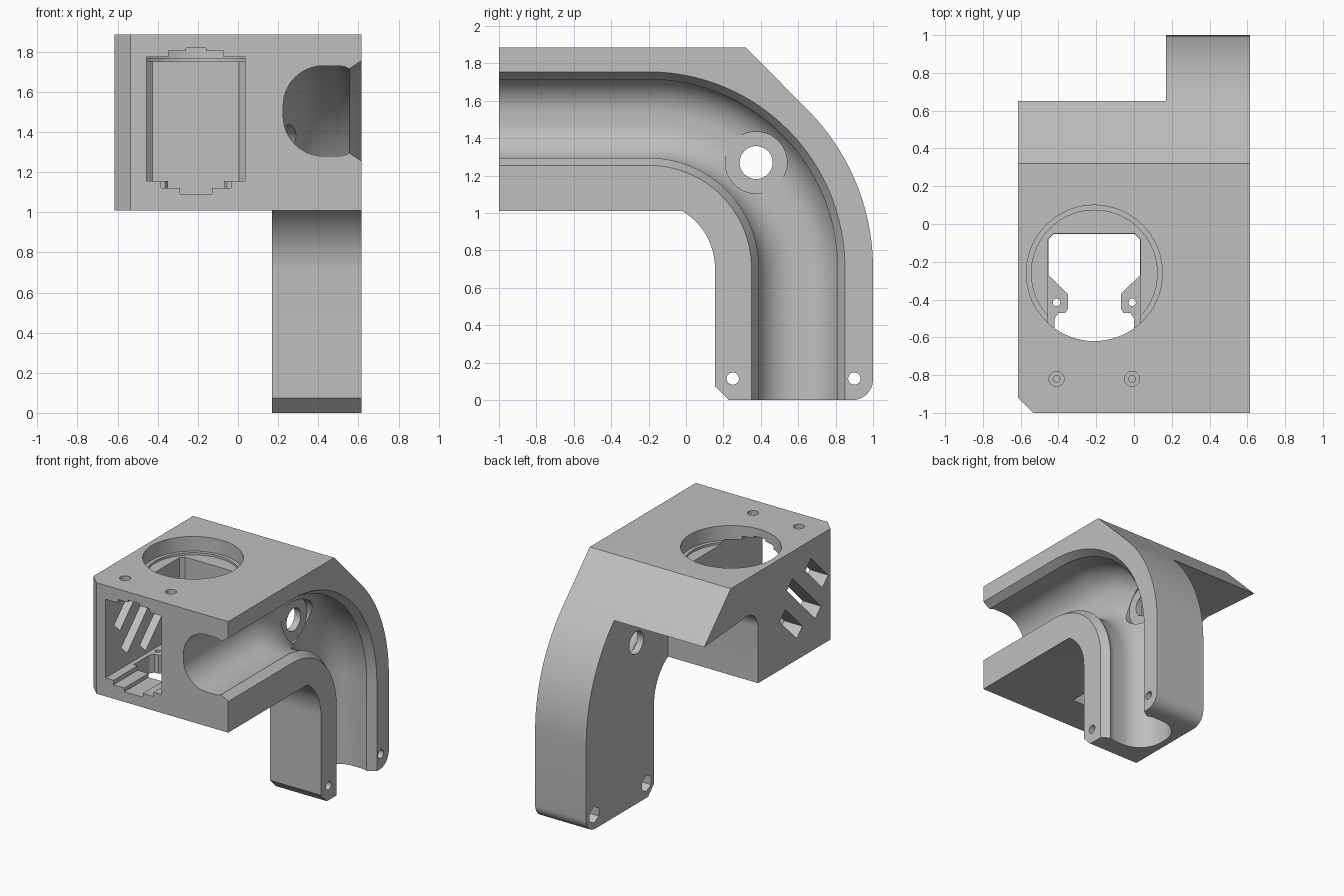
import bpy, bmesh
from math import sin, cos, pi, radians, sqrt
from mathutils import Vector

cube = bpy.data.objects.get("Cube")
if cube:
    bpy.data.objects.remove(cube, do_unlink=True)

grey = bpy.data.materials.new("matte_grey")
grey.use_nodes = True
grey.diffuse_color = (0.52, 0.52, 0.52, 1)
grey.node_tree.nodes["Principled BSDF"].inputs["Base Color"].default_value = grey.diffuse_color


def arc(cx, cy, r, a0, a1, n):
    """Points on an arc, angles in degrees."""
    steps = [radians(a0 + (a1 - a0) * i / n) for i in range(n + 1)]
    return [(cx + r * cos(a), cy + r * sin(a)) for a in steps]


def ring(cx, cy, r, n=48, turn=0):
    return arc(cx, cy, r, turn, turn + 360, n)[:-1]


def loft(name, rings):
    """Closed solid skinned through equal rings of points."""
    bm = bmesh.new()
    loops = [[bm.verts.new(p) for p in pts] for pts in rings]
    for a, b in zip(loops, loops[1:]):
        for i in range(len(a)):
            j = (i + 1) % len(a)
            bm.faces.new((a[i], a[j], b[j], b[i]))
    bm.faces.new(loops[0])
    bm.faces.new(loops[-1])
    bmesh.ops.recalc_face_normals(bm, faces=bm.faces)
    mesh = bpy.data.meshes.new(name)
    bm.to_mesh(mesh)
    bm.free()
    mesh.materials.append(grey)
    ob = bpy.data.objects.new(name, mesh)
    bpy.context.collection.objects.link(ob)
    return ob


def along_x(name, pts, x0, x1):
    return loft(name, [[(x, y, z) for y, z in pts] for x in (x0, x1)])


def along_z(name, pts, z0, z1):
    return loft(name, [[(x, y, z) for x, y in pts] for z in (z0, z1)])


def box(name, x0, x1, y0, y1, z0, z1):
    return along_z(name, [(x0, y0), (x1, y0), (x1, y1), (x0, y1)], z0, z1)


def cut(cutter):
    """Subtract the cutter from the body, then discard it."""
    cutter.hide_render = True
    mod = body.modifiers.new("cut", 'BOOLEAN')
    mod.operation, mod.solver, mod.object = 'DIFFERENCE', 'EXACT', cutter
    bpy.ops.object.modifier_apply(modifier=mod.name)
    bpy.data.objects.remove(cutter, do_unlink=True)


# Body: full side outline, concentric bends about one centre
BY, BZ, TUBE = -0.2, 0.705, 0.8
LOW, TOP, SIDE, LEG = 1.01, 1.885, 0.615, 0.17
outline = [(-1, TOP), (0.32, TOP)]
outline += arc(BY, BZ, 1.2, 45, 0, 24)
outline += arc(0.89, 0.11, 0.11, 0, -90, 8)
outline += [(0.23, 0), (0.155, 0.075)]
outline += arc(BY, BZ, 0.355, 0, 59, 16)
outline += [(-0.02, LOW), (-1, LOW)]
body = along_x("duct_bracket", outline, -SIDE, SIDE)
bpy.context.view_layer.objects.active = body
body.select_set(True)

# Space beside the leg, leaving the overhanging rear wedge
space = [(-0.02, -0.1)] + arc(0.12, 1.45, 0.14, 180, 90, 10)
space += [(0.66, 1.55), (0.66, 1.75), (1.2, 1.75), (1.2, -0.1)]
cut(along_x("leg_clearance", space, -0.8, LEG))

# Front corner chamfer
cut(along_z("corner_chamfer", [(-0.64, -0.895), (-0.515, -1.02), (-0.8, -1.1)], 0.9, 2))

# Curved open duct with chamfered mouth
half = [(0.675, 0.29), (0.555, 0.21), (0.535, 0.22), (0.505, 0.225)]
half += arc(0.425, 0.025, 0.2, 90, 180, 14)
section = half + [(x, -h) for x, h in reversed(half)]
path = [(Vector((-1.1, BZ)), 90), (Vector((BY, BZ)), 90)]
path += [(Vector((BY, BZ)), 90 - 90 * i / 40) for i in range(1, 41)]
path += [(Vector((BY, -0.1)), 0)]
rings = []
for centre, angle in path:
    c, s = cos(radians(angle)), sin(radians(angle))
    rings.append([(x, centre.x + (TUBE + h) * c, centre.y + (TUBE + h) * s) for x, h in section])
cut(loft("duct", rings))

# Wire hole with a flat seat in the duct wall
cut(along_x("hole_seat", ring(0.375, 1.27, 0.165), 0.222, 0.5))
cut(along_x("wire_hole", ring(0.375, 1.27, 0.088), 0.1, 0.4))

# Leg bolt holes with hexagonal nut pockets
for y in (0.25, 0.90):
    cut(along_x("bolt_hole", ring(y, 0.115, 0.033, 24), 0.1, 0.7))
    cut(along_x("nut_pocket", ring(y, 0.115, 0.065, 6, 30), 0.1, 0.25))

# Front cavity with chamfered rear corners
MID, W = -0.21, 0.245


def mirrored(pts):
    """Mirror (offset, y) points about the cavity centre line."""
    return [(MID + d, y) for d, y in pts] + [(MID - d, y) for d, y in reversed(pts)]


cut(along_z("cavity", mirrored([(W, -1.1), (W, -0.08), (W - 0.03, -0.05)]), 1.155, 1.775))

# Stepped channels in the cavity floor and ceiling
for w, z0, z1 in ((0.175, 1.12, 1.3), (0.08, 1.09, 1.3), (0.137, 1.7, 1.803), (0.05, 1.7, 1.82)):
    cut(box("channel", MID - w, MID + w, -1.1, -0.55, z0, z1))

# Floor opening between two screw tabs
opening = [(0.21, -0.7), (0.21, -0.5), (0.19, -0.47), (0.155, -0.47), (0.14, -0.45),
           (0.14, -0.37), (W - 0.002, -0.27), (W - 0.002, -0.081), (W - 0.032, -0.052)]
cut(along_z("floor_opening", mirrored(opening), 0.9, 1.3))

# Round top port with a small ledge
cut(along_z("port", ring(MID, -0.26, 0.36, 72), 1.77, 2))
cut(along_z("port_ledge", ring(MID, -0.26, 0.333, 72), 1.752, 2))

# Screw holes in the tabs and the top plate
for x in (MID - 0.2, MID + 0.2):
    cut(along_z("tab_hole", ring(x, -0.415, 0.02, 20), 0.9, 1.3))
    cut(along_z("top_hole", ring(x, -0.82, 0.018, 20), 1.65, 2))
    cut(along_z("top_counterbore", ring(x, -0.82, 0.04, 24), 1.82, 2))

# Diagonal vent slots through the side wall
d = 1 / sqrt(2)
for y, z, length in ((-0.75, 1.6, 0.3), (-0.59, 1.46, 0.5), (-0.43, 1.32, 0.3)):
    corners = [(y + d * (a * length / 2 - b * 0.05), z + d * (a * length / 2 + b * 0.05))
               for a, b in ((-1, -1), (1, -1), (1, 1), (-1, 1))]
    cut(along_x("vent_slot", corners, -0.7, -0.4))

bpy.ops.object.shade_smooth_by_angle(angle=radians(25))
